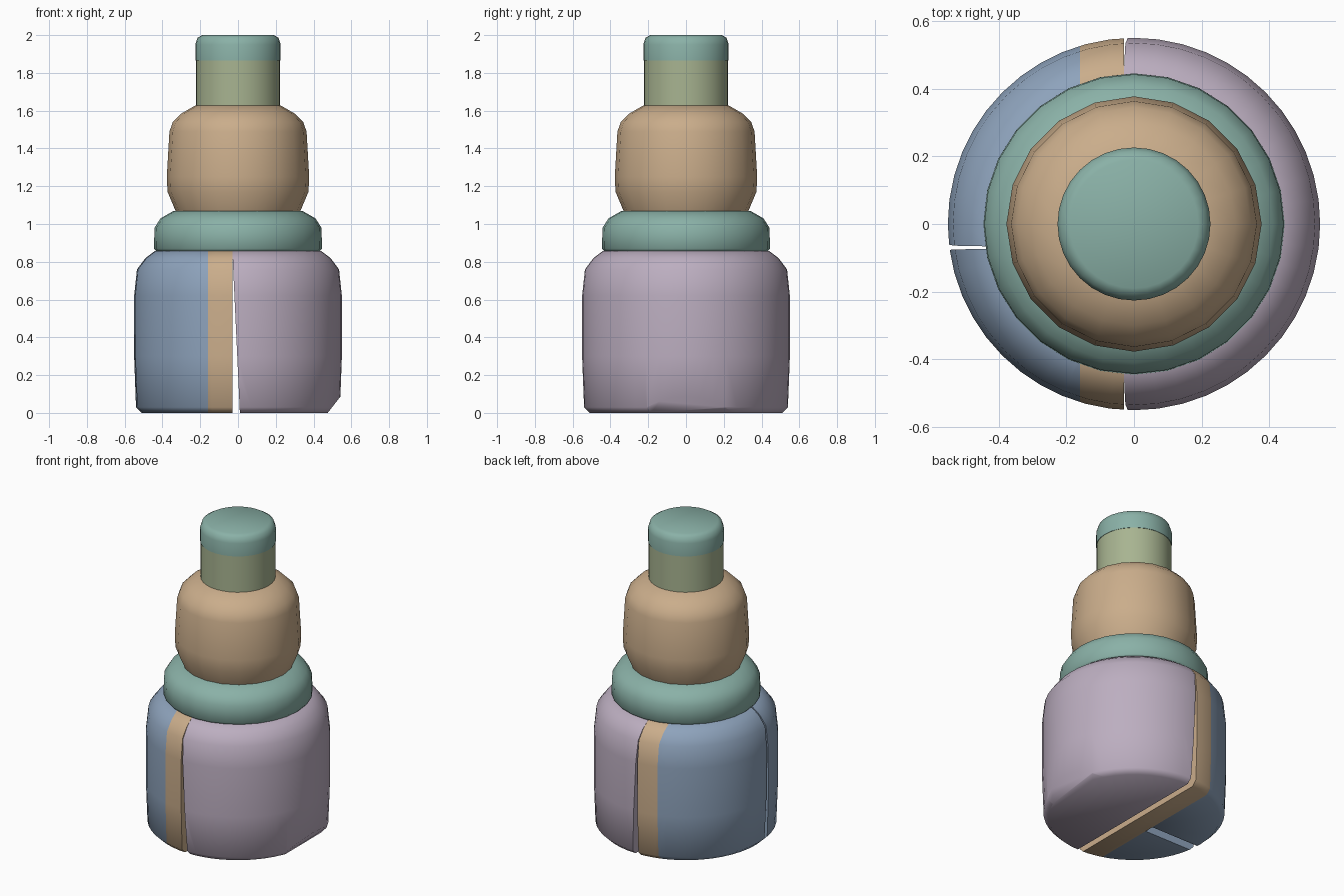
import bpy, bmesh, math
from mathutils import Vector

default = bpy.data.objects.get("Cube")
if default:
    bpy.data.objects.remove(default, do_unlink=True)


def material(name, rgb):
    """Flat material from an 8-bit display colour."""
    col = [(c / 255 / 1.055 + 0.0521) ** 2.4 for c in rgb] + [1]
    m = bpy.data.materials.new(name)
    m.use_nodes = True
    m.diffuse_color = col
    m.node_tree.nodes["Principled BSDF"].inputs["Base Color"].default_value = col
    return m


lavender = material("lavender", (188, 174, 192))
blue = material("slate_blue", (142, 163, 188))
tan = material("tan", (202, 173, 139))
teal = material("teal", (138, 177, 167))
green = material("sage_green", (168, 180, 145))


def turned(name, profile, sides, mat, cuts=()):
    """Stack rings of a (radius, z) profile; each cut (point, normal) removes the normal side."""
    bm = bmesh.new()
    rings = []
    for r, z in profile:
        angles = [math.tau * i / sides for i in range(sides)]
        rings.append([bm.verts.new((r * math.cos(a), r * math.sin(a), z)) for a in angles])
    for low, high in zip(rings, rings[1:]):
        for i in range(sides):
            j = (i + 1) % sides
            bm.faces.new((low[i], low[j], high[j], high[i]))
    bm.faces.new(rings[0][::-1])
    bm.faces.new(rings[-1])
    for point, normal in cuts:
        geom = bm.verts[:] + bm.edges[:] + bm.faces[:]
        bmesh.ops.bisect_plane(bm, geom=geom, plane_co=point, clear_outer=True,
                               plane_no=Vector(normal).normalized())
        open_edges = [e for e in bm.edges if e.is_boundary]
        bmesh.ops.holes_fill(bm, edges=open_edges, sides=0)
    bmesh.ops.recalc_face_normals(bm, faces=bm.faces[:])
    mesh = bpy.data.meshes.new(name)
    bm.to_mesh(mesh)
    bm.free()
    mesh.materials.append(mat)
    obj = bpy.data.objects.new(name, mesh)
    bpy.context.collection.objects.link(obj)
    bpy.ops.object.select_all(action="DESELECT")
    obj.select_set(True)
    bpy.context.view_layer.objects.active = obj
    bpy.ops.object.shade_smooth_by_angle(angle=math.radians(52))
    return obj


# Split drum base: one half, a divider band and two quarters
drum = [(0.51, 0), (0.54, 0.03), (0.55, 0.3), (0.55, 0.62),
        (0.535, 0.76), (0.49, 0.82), (0.44, 0.857)]
band_left, band_right, split_y = -0.03, -0.16, -0.07

turned("left_base_half", drum, 48, lavender, [
    ((band_left, 0, 0.86), (-0.86, 0, -0.04)),      # leaning inner face
    ((0.475, 0, 0), (0.09, 0, -0.07)),              # chamfered outer foot
])
turned("base_divider_band", drum, 48, tan, [
    ((band_left, 0, 0), (1, 0, 0)),
    ((band_right, 0, 0), (-1, 0, 0)),
])
turned("right_back_base_quarter", drum, 48, blue, [
    ((band_right, 0, 0), (1, 0, 0)),
    ((0, split_y + 0.004, 0.86), (0, -1, -0.02)),
    ((0, split_y + 0.05, 0), (0, -0.06, -0.05)),    # chamfer beside the slit
])
turned("right_front_base_quarter", drum, 48, blue, [
    ((band_right, 0, 0), (1, 0, 0)),
    ((0, split_y - 0.004, 0.86), (0, 1, -0.01)),
])

# Collar, rounded body, neck and cap
turned("collar", [(0.43, 0.852), (0.445, 0.87), (0.442, 0.98), (0.41, 1.03), (0.34, 1.07)],
       28, teal)
turned("upper_body", [(0.33, 1.068), (0.373, 1.17), (0.377, 1.25), (0.363, 1.49),
                      (0.345, 1.54), (0.3, 1.585), (0.225, 1.628)], 20, tan)
turned("neck", [(0.223, 1.62), (0.223, 1.87)], 32, green)
turned("cap", [(0.226, 1.865), (0.226, 1.95), (0.215, 1.985), (0.19, 2.0)], 32, teal)
